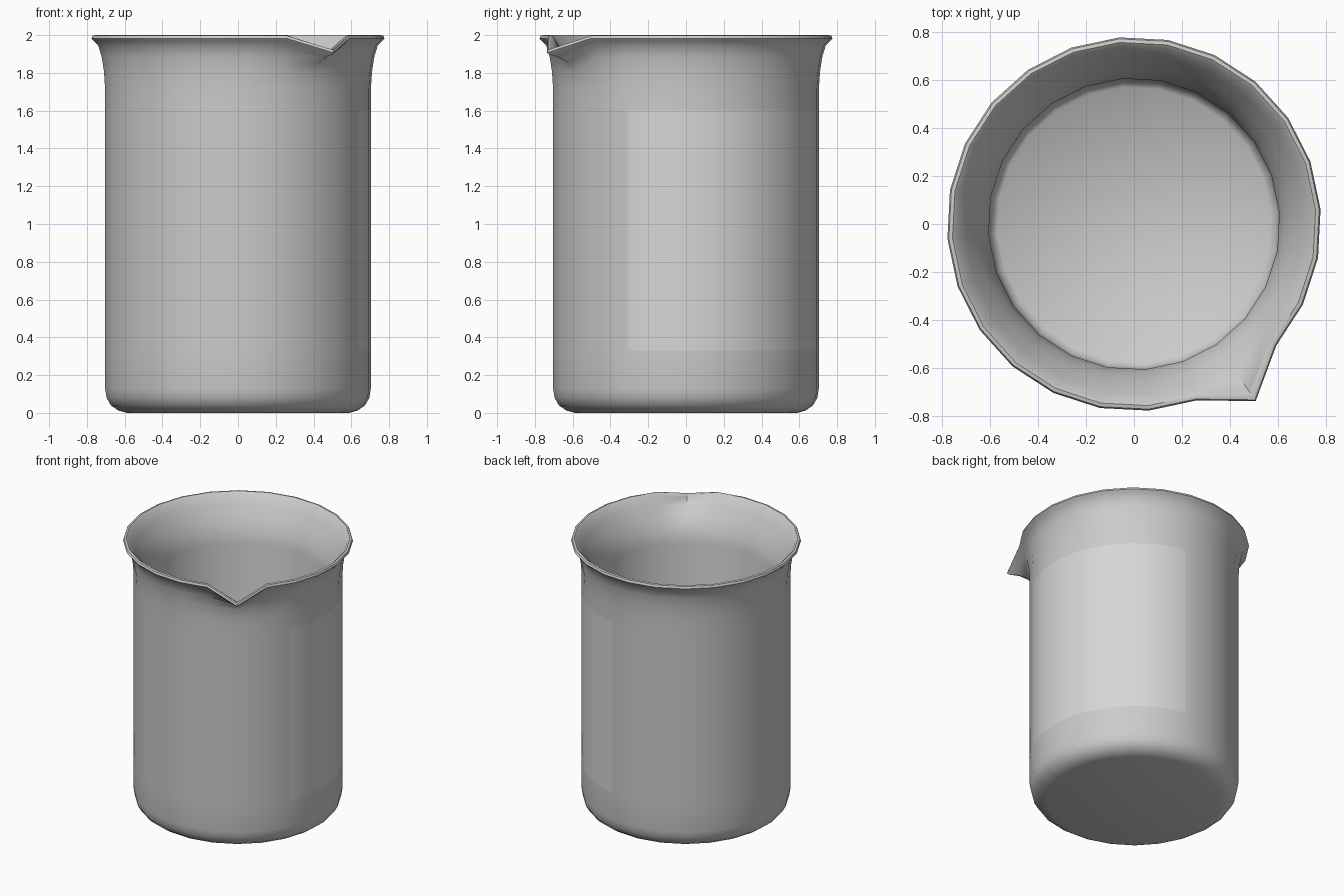
import bpy, bmesh, math

if "Cube" in bpy.data.objects:
    bpy.data.objects.remove(bpy.data.objects["Cube"])

SEGMENTS = 24
OFFSET = math.radians(4.5)
SPOUT = 20            # column at -55.5 degrees
LABEL = {22, 23, 0, 1, 2, 3, 4}   # wall panels carrying the lighter patch


def material(name, value):
    m = bpy.data.materials.new(name)
    m.diffuse_color = (value, value, value, 1)
    m.use_nodes = True
    m.node_tree.nodes["Principled BSDF"].inputs["Base Color"].default_value = m.diffuse_color
    return m


# Profile from outer base, up the wall, over the lip and down inside:
# radius, height, spout pull outwards, spout pull downwards
PROFILE = [
    (0.590, 0.000, 0, 0), (0.635, 0.012, 0, 0), (0.675, 0.040, 0, 0),
    (0.698, 0.080, 0, 0), (0.706, 0.130, 0, 0), (0.706, 0.330, 0, 0),
    (0.706, 1.600, 0, 0), (0.706, 1.720, 0, 0), (0.712, 1.810, 0.005, 0.01),
    (0.724, 1.885, 0.03, 0.035), (0.742, 1.945, 0.08, 0.06),
    (0.764, 1.967, 0.11, 0.072), (0.778, 1.982, 0.115, 0.075),
    (0.772, 1.997, 0.115, 0.075), (0.757, 2.000, 0.11, 0.075),
    (0.742, 1.988, 0.10, 0.075), (0.705, 1.930, 0.06, 0.05),
    (0.660, 1.850, 0.02, 0.02), (0.625, 1.770, 0, 0), (0.606, 1.680, 0, 0),
    (0.606, 0.170, 0, 0), (0.597, 0.130, 0, 0), (0.570, 0.105, 0, 0),
]

# Beaker: revolved shell with one column pulled out into the pouring spout
bm = bmesh.new()
rings = []
for r, z, out, down in PROFILE:
    ring = []
    for i in range(SEGMENTS):
        a = OFFSET + 2 * math.pi * i / SEGMENTS
        s = 1 if i == SPOUT else 0
        rr = r + out * s
        ring.append(bm.verts.new((rr * math.cos(a), rr * math.sin(a), z - down * s)))
    rings.append(ring)

for k in range(len(rings) - 1):
    lo, hi = rings[k], rings[k + 1]
    for i in range(SEGMENTS):
        j = (i + 1) % SEGMENTS
        f = bm.faces.new((lo[i], lo[j], hi[j], hi[i]))
        # Lighter marking patch on the outer wall
        if PROFILE[k][1] == 0.330 and i in LABEL:
            f.material_index = 1

# Underside and inner floor
bm.faces.new(rings[0][::-1])
bm.faces.new(rings[-1])

mesh = bpy.data.meshes.new("beaker")
bm.to_mesh(mesh)
bm.free()
beaker = bpy.data.objects.new("beaker", mesh)
bpy.context.collection.objects.link(beaker)
mesh.materials.append(material("glass_grey", 0.60))
mesh.materials.append(material("patch_light_grey", 0.68))

bpy.context.view_layer.objects.active = beaker
beaker.select_set(True)
bpy.ops.object.shade_smooth_by_angle(angle=math.radians(50))
